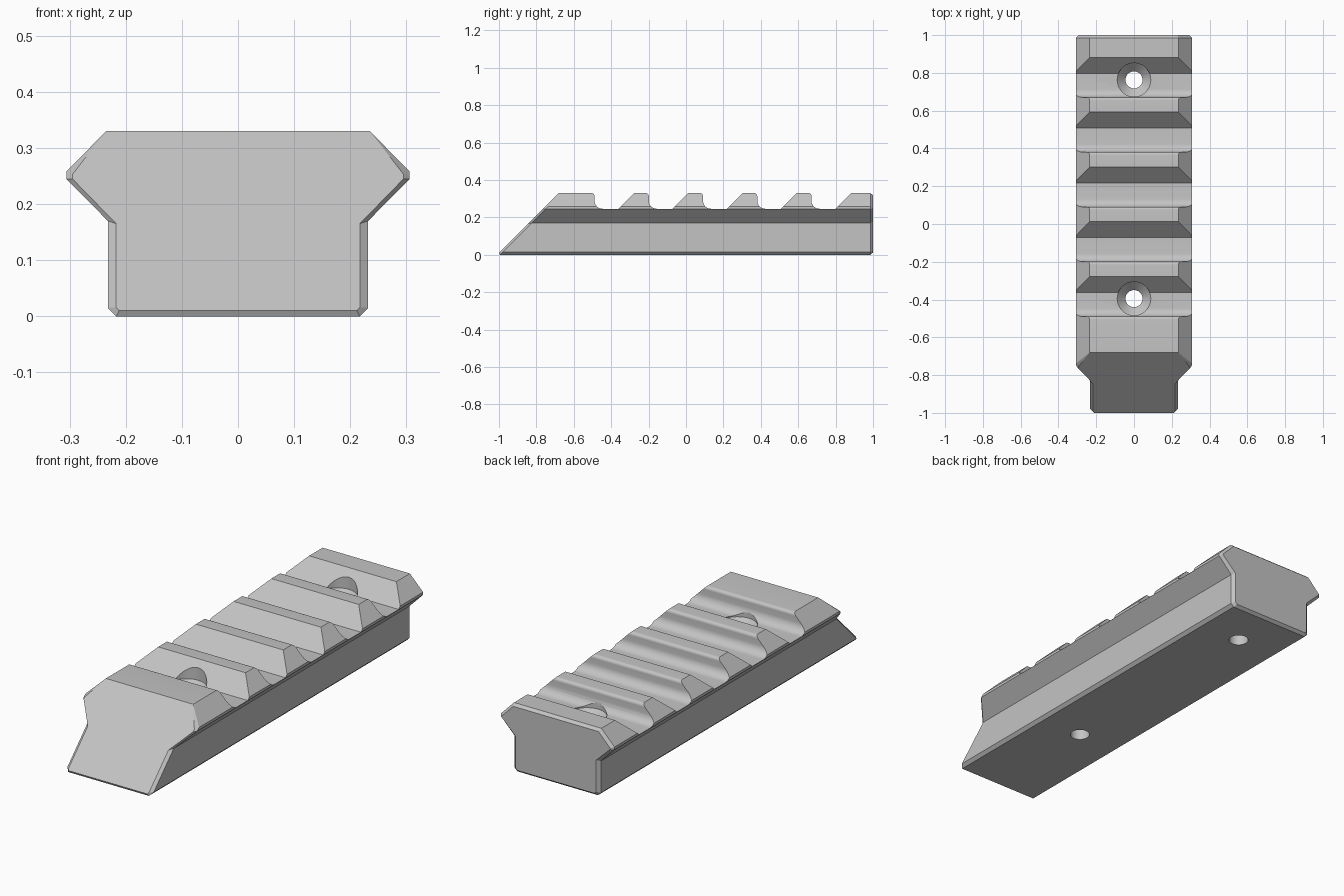
import bpy
import bmesh
from math import sin, cos, pi

cube = bpy.data.objects.get("Cube")
if cube:
    bpy.data.objects.remove(cube, do_unlink=True)

grey = bpy.data.materials.new("machined_grey")
grey.use_nodes = True
colour = (0.55, 0.55, 0.55, 1)
grey.diffuse_color = colour
grey.node_tree.nodes["Principled BSDF"].inputs["Base Color"].default_value = colour


def loft(name, rings, caps=True):
    """Skin closed rings of equal point count into a solid."""
    bm = bmesh.new()
    loops = [[bm.verts.new(p) for p in ring] for ring in rings]
    for a, b in zip(loops, loops[1:]):
        for i in range(len(a)):
            j = (i + 1) % len(a)
            bm.faces.new((a[i], a[j], b[j], b[i]))
    bm.faces.new(loops[0])
    bm.faces.new(loops[-1])
    bmesh.ops.remove_doubles(bm, verts=bm.verts, dist=0.0005)
    bmesh.ops.recalc_face_normals(bm, faces=bm.faces)
    mesh = bpy.data.meshes.new(name)
    bm.to_mesh(mesh)
    bm.free()
    mesh.materials.append(grey)
    obj = bpy.data.objects.new(name, mesh)
    bpy.context.collection.objects.link(obj)
    return obj


def mirrored(half):
    return half + [(-x, z) for x, z in reversed(half)]


def arc(cy, cz, r, start, end, steps=8):
    angles = [start + (end - start) * i / steps for i in range(steps + 1)]
    return [(cy + r * cos(a), cz + r * sin(a)) for a in angles]


# Rail body: T-shaped section, slanted front, chamfered ends
outer = [(.217, 0), (.232, .015), (.232, .17), (.306, .245), (.306, .258), (.235, .33)]
front = [(.212, .01), (.217, .016), (.217, .165), (.295, .245), (.295, .253), (.235, .33)]
back = [(.207, .012), (.217, .022), (.217, .176), (.293, .249), (.293, .253), (.229, .318)]


def slant(x, z, inset):
    return (x, z - 1.01 + (inset if z < .32 else 0), z)


rail = loft("accessory_rail", [
    [slant(x, z, 0) for x, z in mirrored(front)],
    [slant(x, z, .015) for x, z in mirrored(outer)],
    [(x, .986, z) for x, z in mirrored(outer)],
    [(x, 1, z) for x, z in mirrored(back)],
])

cutters = []

# Cross slots: ramp on one side, filleted upright wall on the other
floor, top, fillet, lip = .246, .33, .042, .016
for i in range(5):
    base = -.362 + i * .29
    wall = base - .127
    section = [(base, floor), (base + top - floor + .1, top + .1), (wall - lip, top + .1)]
    section += arc(wall - lip, top - lip, lip, pi / 2, 0)
    section += arc(wall + fillet, floor + fillet, fillet, pi, 1.5 * pi)
    cutters.append(loft("slot_cutter", [[(x, y, z) for y, z in section] for x in (-.5, .5)]))

# Countersunk screw holes
for y in (-.395, .763):
    steps = [(.045, -.1), (.045, .195), (.089, .241), (.089, .5)]
    rings = [[(r * cos(2 * pi * k / 48), y + r * sin(2 * pi * k / 48), z)
              for k in range(48)] for r, z in steps]
    cutters.append(loft("hole_cutter", rings))

for cutter in cutters:
    cutter.hide_render = True
    cut = rail.modifiers.new("cut", 'BOOLEAN')
    cut.operation = 'DIFFERENCE'
    cut.solver = 'EXACT'
    cut.object = cutter

# Bake the cuts and drop the cutters
bpy.context.view_layer.update()
depsgraph = bpy.context.evaluated_depsgraph_get()
baked = bpy.data.meshes.new_from_object(rail.evaluated_get(depsgraph))
rail.modifiers.clear()
rail.data = baked
for cutter in cutters:
    bpy.data.objects.remove(cutter, do_unlink=True)

for obj in bpy.context.selected_objects:
    obj.select_set(False)
rail.select_set(True)
bpy.context.view_layer.objects.active = rail
bpy.ops.object.shade_smooth_by_angle(angle=pi / 7)
